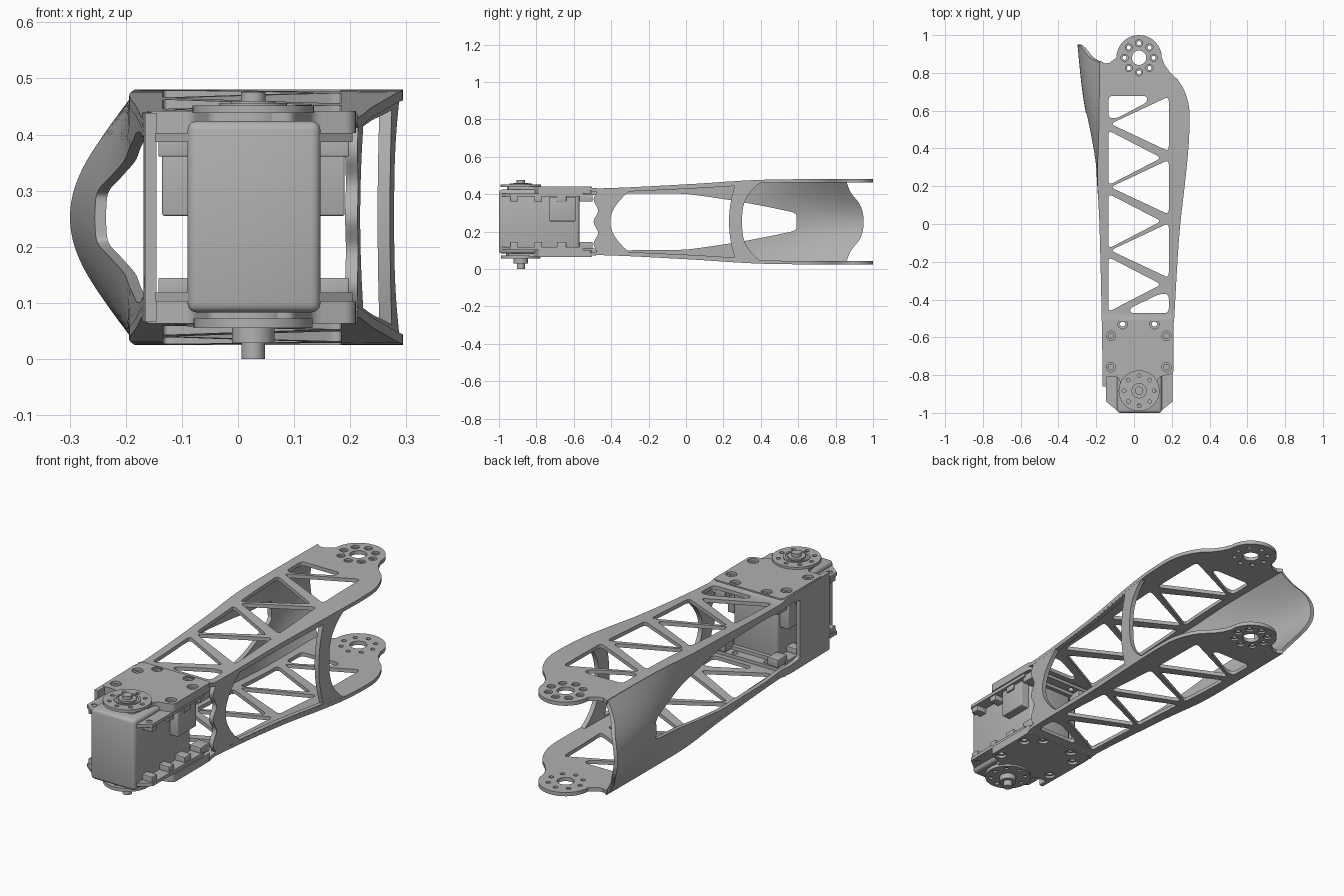
import bpy, bmesh, math
from mathutils import Vector

cube = bpy.data.objects.get("Cube")
if cube:
    bpy.data.objects.remove(cube, do_unlink=True)

GREY = (0.44, 0.44, 0.44, 1)
mat = bpy.data.materials.new("plain grey")
mat.use_nodes = True
mat.diffuse_color = GREY
mat.node_tree.nodes["Principled BSDF"].inputs["Base Color"].default_value = GREY

MID = 0.2525          # height of the symmetry plane
AX = 0.027            # x of the joint axes


# ---------- helpers ----------
def table(points):
    """Smoothly interpolated lookup."""
    def look(v):
        if v <= points[0][0]:
            return points[0][1]
        for i in range(len(points) - 1):
            (a, fa), (b, fb) = points[i], points[i + 1]
            if v <= b:
                p = points[max(i - 1, 0)]
                n = points[min(i + 2, len(points) - 1)]
                ma = (fb - p[1]) / (b - p[0]) * (b - a)
                mb = (n[1] - fa) / (n[0] - a) * (b - a)
                s = (v - a) / (b - a)
                return ((2*s**3 - 3*s*s + 1) * fa + (s**3 - 2*s*s + s) * ma
                        + (3*s*s - 2*s**3) * fb + (s**3 - s*s) * mb)
        return points[-1][1]
    return look


def span(a, b, n):
    return [a + (b - a) * i / n for i in range(n + 1)]


def circle(x, y, r, n=24):
    return [(x + r * math.cos(2 * math.pi * i / n), y + r * math.sin(2 * math.pi * i / n))
            for i in range(n)]


def ring(x, y, radius, r):
    return [circle(px, py, r, 14) for px, py in circle(x, y, radius, 8)]


def rounded(points, r):
    out, n = [], len(points)
    for i in range(n):
        p, a, b = (Vector(points[j % n]) for j in (i, i - 1, i + 1))
        a = p + (a - p).normalized() * min(r, (a - p).length * 0.48)
        b = p + (b - p).normalized() * min(r, (b - p).length * 0.48)
        out += [tuple(a.lerp(p, s).lerp(p.lerp(b, s), s)) for s in span(0, 1, 5)]
    return out


def finish(ob):
    ob.data.materials.clear()
    ob.data.materials.append(mat)
    bpy.ops.object.select_all(action='DESELECT')
    ob.select_set(True)
    bpy.context.view_layer.objects.active = ob
    bpy.ops.object.shade_smooth_by_angle(angle=math.radians(32))


def sheet(name, loops, thick, place, ucuts=(), vcuts=()):
    """Fill loops (outline and holes), give thickness, slice, then map into place."""
    cu = bpy.data.curves.new(name, 'CURVE')
    cu.dimensions, cu.fill_mode, cu.extrude = '2D', 'BOTH', thick / 2
    for loop in loops:
        sp = cu.splines.new('POLY')
        sp.points.add(len(loop) - 1)
        for pt, (u, v) in zip(sp.points, loop):
            pt.co = (u, v, 0, 1)
        sp.use_cyclic_u = True
    tmp = bpy.data.objects.new(name, cu)
    bpy.context.collection.objects.link(tmp)
    bpy.context.view_layer.update()
    me = bpy.data.meshes.new_from_object(tmp.evaluated_get(bpy.context.evaluated_depsgraph_get()))
    bpy.data.objects.remove(tmp, do_unlink=True)
    bm = bmesh.new()
    bm.from_mesh(me)
    bmesh.ops.remove_doubles(bm, verts=bm.verts, dist=1e-5)
    for axis, cuts in enumerate((ucuts, vcuts)):
        no = (1, 0, 0) if axis == 0 else (0, 1, 0)
        for c in cuts:
            bmesh.ops.bisect_plane(bm, geom=bm.verts[:] + bm.edges[:] + bm.faces[:],
                                   plane_co=[c * k for k in no], plane_no=no)
    for v in bm.verts:
        v.co = place(*v.co)
    bmesh.ops.recalc_face_normals(bm, faces=bm.faces)
    bm.to_mesh(me)
    bm.free()
    ob = bpy.data.objects.new(name, me)
    bpy.context.collection.objects.link(ob)
    finish(ob)


def flat(name, loops, z0, z1):
    sheet(name, loops, z1 - z0, lambda x, y, w: (x, y, w + (z0 + z1) / 2))


def box(name, x0, x1, y0, y1, z0, z1, bevel=0.004):
    me = bpy.data.meshes.new(name)
    bm = bmesh.new()
    bmesh.ops.create_cube(bm, size=1)
    for v in bm.verts:
        v.co = [lo + (c + 0.5) * (hi - lo) for c, lo, hi in zip(v.co, (x0, y0, z0), (x1, y1, z1))]
    bmesh.ops.bevel(bm, geom=bm.edges[:], offset=bevel, segments=3, profile=0.5, affect='EDGES')
    bm.to_mesh(me)
    bm.free()
    ob = bpy.data.objects.new(name, me)
    bpy.context.collection.objects.link(ob)
    finish(ob)


# ---------- frame shape rules ----------
half = table([(-0.9, 0.188), (-0.53, 0.188), (-0.48, 0.178), (0, 0.2), (0.35, 0.222), (0.6, 0.2275), (1, 0.2275)])
right_x = table([(-0.52, 0.212), (-0.2, 0.23), (0, 0.245), (0.2, 0.268), (0.4, 0.288), (0.55, 0.294),
                 (0.65, 0.286), (0.75, 0.243), (0.82, 0.175), (0.88, 0.147)])
left_x = table([(-0.87, -0.166), (-0.5, -0.171), (0, -0.183), (0.25, -0.194), (0.5, -0.186), (0.9, -0.18)])
bulge = table([(0.1, 0), (0.3, 0.01), (0.45, 0.042), (0.65, 0.083), (0.8, 0.104), (0.95, 0.12)])

# ---------- lattice plates, top and bottom ----------
EYE = 0.88
outline = [(right_x(y), y) for y in span(-0.52, 0.88, 36)]
outline += [(AX + 0.12 * math.cos(a), EYE + 0.12 * math.sin(a)) for a in span(0.15, math.pi, 22)]
outline += [(-0.11, 0.868), (-0.13, 0.853), (-0.155, 0.85)]
outline += [(left_x(y), y) for y in span(0.865, -0.52, 30)]

L, R, PITCH = -0.135, 0.184, 0.335
windows = [[(L, 0.678), (0.07, 0.678), (0.07, 0.645), (-0.09, 0.56), (L, 0.56)],
           [(R, -0.472), (-0.02, -0.472), (-0.02, -0.445), (0.135, -0.37), (R, -0.37)]]
for i in range(3):
    yl, yr = 0.35 - PITCH * i, 0.53 - PITCH * i
    windows.append([(L, yl + 0.145), (L, yl - 0.145), (0.145, yl)])
    windows.append([(R, yr + 0.145), (R, yr - 0.145), (-0.125, yr)])
windows = [rounded(w, 0.025) for w in windows]

bolts = [(-0.06, -0.53), (0.108, -0.53), (-0.122, -0.592), (0.172, -0.592), (-0.122, -0.758), (0.172, -0.758)]
cover = rounded([(-0.162, -0.505), (0.21, -0.505), (0.21, -0.79), (0.13, -0.81),
                 (0.1, -0.95), (-0.05, -0.95), (-0.08, -0.81), (-0.162, -0.81)], 0.02)
flange = [(-0.148, -0.55), (0.204, -0.55), (0.204, -0.94), (0.135, -0.995), (-0.08, -0.995), (-0.148, -0.94)]

for s, side in ((1, "top"), (-1, "bottom")):
    for depth, r, layer in ((0.0045, 0.019, "outer"), (0.0135, 0.011, "inner")):
        sheet(f"{side}_plate_{layer}",
              [outline, circle(AX, EYE, 0.038, 32)] + ring(AX, EYE, 0.077, r) + windows, 0.009,
              lambda x, y, w, d=depth: (x, y, MID + s * (half(y) - d + w)),
              vcuts=span(-0.5, 0.6, 22))
    # servo cover with counterbored bolt holes
    for d0, d1, r, layer in ((0.177, 0.189, 0.025, "outer"), (0.150, 0.177, 0.014, "inner")):
        lo, hi = sorted((MID + s * d0, MID + s * d1))
        flat(f"{side}_cover_{layer}", [cover] + [circle(x, y, r, 18) for x, y in bolts], lo, hi)
    # servo flange and its clips
    lo, hi = sorted((MID + s * 0.134, MID + s * 0.150))
    flat(f"{side}_servo_flange", [flange] + [circle(x, -0.925, 0.013, 14) for x in (-0.12, 0.174)], lo, hi)
    for y0, y1 in ((-0.94, -0.90), (-0.81, -0.77), (-0.69, -0.64), (-0.57, -0.50)):
        lo, hi = sorted((MID + s * 0.108, MID + s * 0.146))
        for x0, x1 in ((-0.142, -0.085), (0.14, 0.198)):
            box(f"{side}_clip", x0, x1, y0, y1, lo, hi, 0.003)

# ---------- right strut wall ----------
wall = [(y, 0.99) for y in span(-0.49, 0.4, 10)]
wall += [(0.30 + 0.12 * abs(t) ** 3, t) for t in span(0.96, -0.96, 20)]
wall += [(y, -0.99) for y in span(0.4, -0.49, 10)]
wall += [(-0.482 - 0.012 * math.cos(3 * math.pi * t), t) for t in span(-0.9, 0.9, 24)]
hole = [(-0.405 + 0.1 * (t / 0.88) ** 2, t) for t in span(-0.88, 0.88, 16)]
hole += [(0.23 + 0.03 * (t / 0.88) ** 2, t) for t in span(0.88, -0.88, 16)]
sheet("strut_wall", [wall, hole], 0.022,
      lambda y, t, w: (right_x(y) - 0.0115 + w, y, MID + t * half(y)),
      ucuts=span(-0.45, 0.4, 17))

# ---------- left flared wall ----------
end_y = table([(0, 0.95), (0.22, 0.945), (0.44, 0.925), (0.66, 0.885), (0.88, 0.862), (1, 0.855)])
shell = [(end_y(abs(t)), t) for t in span(-0.99, 0.99, 32)] + [(-0.86, 0.99), (-0.86, -0.99)]
edge = [(-0.63, 0.76), (-0.35, 0.84), (0, 0.75), (0.3, 0.48), (0.59, 0.21)]
opening = rounded(edge + [(y, -t) for y, t in reversed(edge)], 0.06)
sheet("flared_wall", [shell, opening], 0.02,
      lambda y, t, w: (left_x(y) + 0.0105 - bulge(y) * math.cos(math.pi * t / 2) + w, y, MID + t * half(y)),
      ucuts=span(-0.55, 0.94, 30), vcuts=span(-0.9, 0.9, 18))

# ---------- servo ----------
box("servo_body", -0.09, 0.147, -1.0, -0.57, 0.083, 0.424, 0.016)
box("servo_connectors", -0.135, 0.19, -0.73, -0.59, 0.255, 0.385)

HY = -0.883
horn_holes = ring(AX, HY, 0.08, 0.010)
for name, z0, z1, r in (("top_boss", 0.42, 0.438, 0.075), ("top_hub", 0.45, 0.46, 0.04),
                        ("top_shaft", 0.455, 0.476, 0.022), ("bottom_boss", 0.07, 0.09, 0.08),
                        ("bottom_hub", 0.028, 0.06, 0.038), ("bottom_pin", 0.0, 0.03, 0.021)):
    flat(name, [circle(AX, HY, r, 40)], z0, z1)
flat("top_horn", [circle(AX, HY, 0.108, 56)] + horn_holes, 0.438, 0.452)
flat("top_horn_collar", [circle(AX, HY, 0.06, 40), circle(AX, HY, 0.05, 40)], 0.45, 0.456)
flat("bottom_horn", [circle(AX, HY, 0.106, 56)] + horn_holes, 0.055, 0.072)
